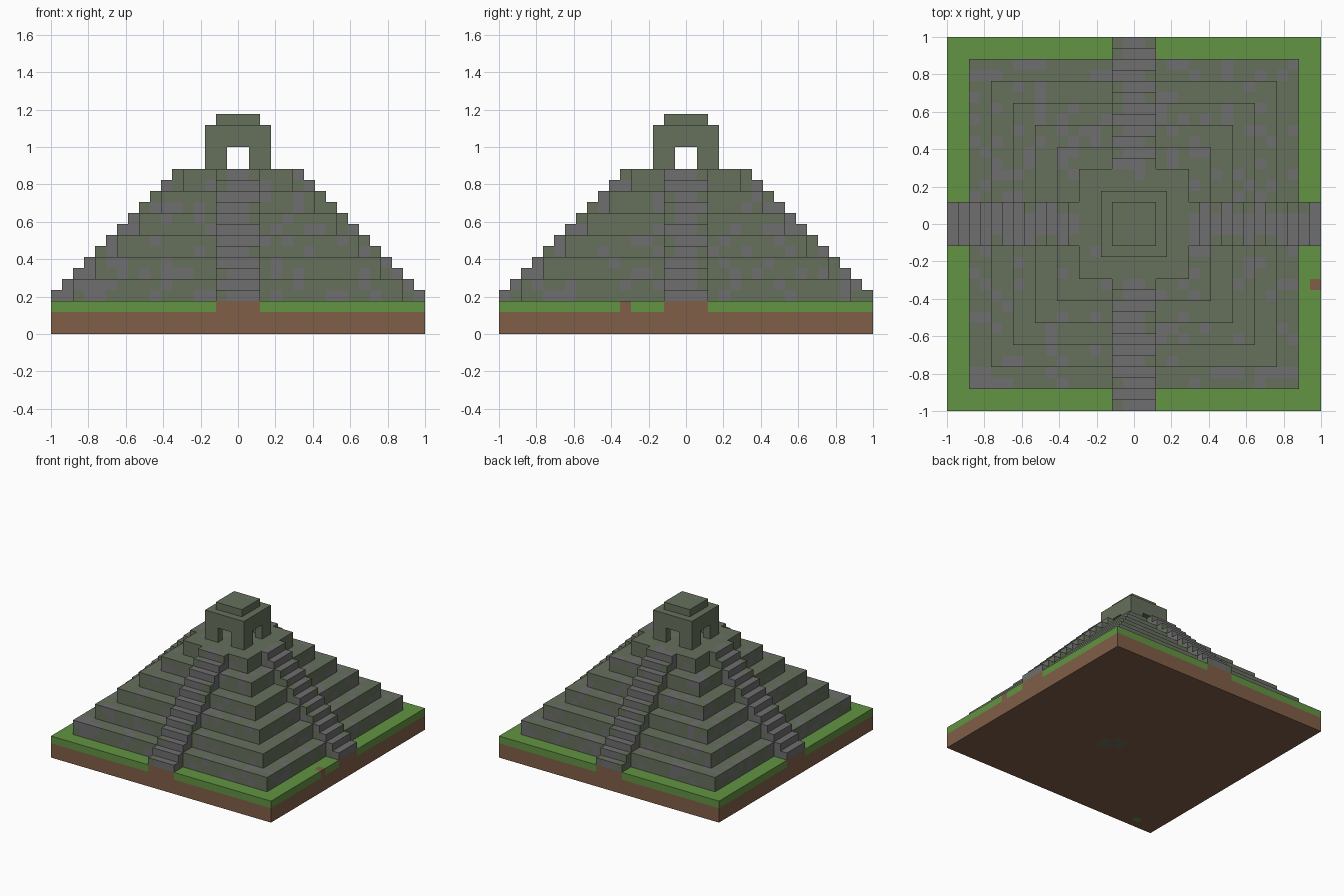
import bpy, bmesh, math, random
from mathutils import Matrix, Vector

if "Cube" in bpy.data.objects:
    bpy.data.objects.remove(bpy.data.objects["Cube"], do_unlink=True)

CELL = 2 / 34          # the whole model sits on a 34-cell grid
HALF = 17
random.seed(7)


def material(name, rgb):
    linear = [((c / 255 + 0.055) / 1.055) ** 2.4 for c in rgb] + [1]
    mat = bpy.data.materials.new(name)
    mat.use_nodes = True
    mat.diffuse_color = linear
    mat.node_tree.nodes["Principled BSDF"].inputs["Base Color"].default_value = linear
    return mat


MATS = [material("moss_stone", (102, 112, 92)), material("grey_stone", (110, 110, 111)),
        material("grass", (98, 147, 66)), material("soil", (128, 94, 71))]
MOSS, GREY, GRASS, SOIL = range(4)


def box(bm, lo, hi, turn=0):
    """Add a box between two grid corners, turned by quarter turns about z."""
    lo, hi = Vector(lo), Vector(hi)
    place = Matrix.Translation((lo + hi) / 2) @ Matrix.Diagonal((*(hi - lo), 1))
    bmesh.ops.create_cube(bm, size=1, matrix=Matrix.Rotation(turn * math.pi / 2, 4, 'Z') @ place)


def square(bm, half, z0, z1):
    box(bm, (-half, -half, z0), (half, half, z1))


def finish(name, bm, rule=None):
    """Slice into grid cells if a colour rule is given, then scale and link."""
    if rule:
        for axis in range(3):
            normal = Vector([float(i == axis) for i in range(3)])
            for k in range(-HALF, HALF + 4):
                bmesh.ops.bisect_plane(bm, geom=bm.verts[:] + bm.edges[:] + bm.faces[:],
                                       plane_co=normal * k, plane_no=normal)
    bmesh.ops.recalc_face_normals(bm, faces=bm.faces)
    if rule:
        for f in bm.faces:
            inside = f.calc_center_median() - f.normal * 0.5
            f.material_index = rule(tuple(math.floor(c) for c in inside), f.normal)
    bmesh.ops.scale(bm, vec=(CELL,) * 3, verts=bm.verts)
    mesh = bpy.data.meshes.new(name)
    bm.to_mesh(mesh)
    bm.free()
    for mat in MATS:
        mesh.materials.append(mat)
    bpy.context.collection.objects.link(bpy.data.objects.new(name, mesh))


def mottled(chance):
    """Each stone cell is grey with a given chance, otherwise mossy."""
    seen = {}

    def rule(cell, normal):
        if cell not in seen:
            seen[cell] = GREY if random.random() < chance(cell) else MOSS
        return seen[cell]
    return rule


# Ground slab: soil, a grass layer, bare soil under the stairs
def ground_rule(cell, normal):
    x, y, z = cell
    if normal.z < -0.5:
        dx, dy = x - 1, y + 3
        if max(abs(dx), abs(dy)) == 1 and abs(dx + dy) < 2:
            return MOSS
        return GRASS if (x, y) == (-14, -16) else SOIL
    bare = -2 <= x < 2 or -2 <= y < 2 or (x, y) == (16, -6)
    return GRASS if z == 2 and not bare else SOIL


bm = bmesh.new()
square(bm, HALF, 0, 3)
finish("ground", bm, ground_rule)

# Six stepped terraces
for t in range(6):
    bm = bmesh.new()
    square(bm, 15 - 2 * t, 3 + 2 * t, 5 + 2 * t)
    finish(f"terrace_{t + 1}", bm, mottled(lambda cell, c=0.24 if t < 5 else 0.06: c))

# Four stairways of twelve steps, grey down the middle
for turn, side in enumerate(("front", "left", "back", "right")):
    bm = bmesh.new()
    for k in range(12):
        box(bm, (-2, k - HALF, 3 + 2 * (k // 2)), (2, k - HALF + 1, 4 + k), turn)
    across = turn % 2
    finish(f"{side}_stairs", bm,
           mottled(lambda cell, a=across: 1.0 if cell[a] in (-1, 0) else 0.55))

# Shrine on top: four walls with doorways, roof and cap
bm = bmesh.new()
for turn in range(4):
    box(bm, (-3, -3, 15), (-1, -2, 17), turn)
    box(bm, (1, -3, 15), (2, -2, 17), turn)
    box(bm, (-3, -3, 17), (2, -2, 18), turn)
finish("shrine_walls", bm)

bm = bmesh.new()
square(bm, 3, 18, 19)
finish("shrine_roof", bm)

bm = bmesh.new()
square(bm, 2, 19, 20)
finish("shrine_cap", bm)
